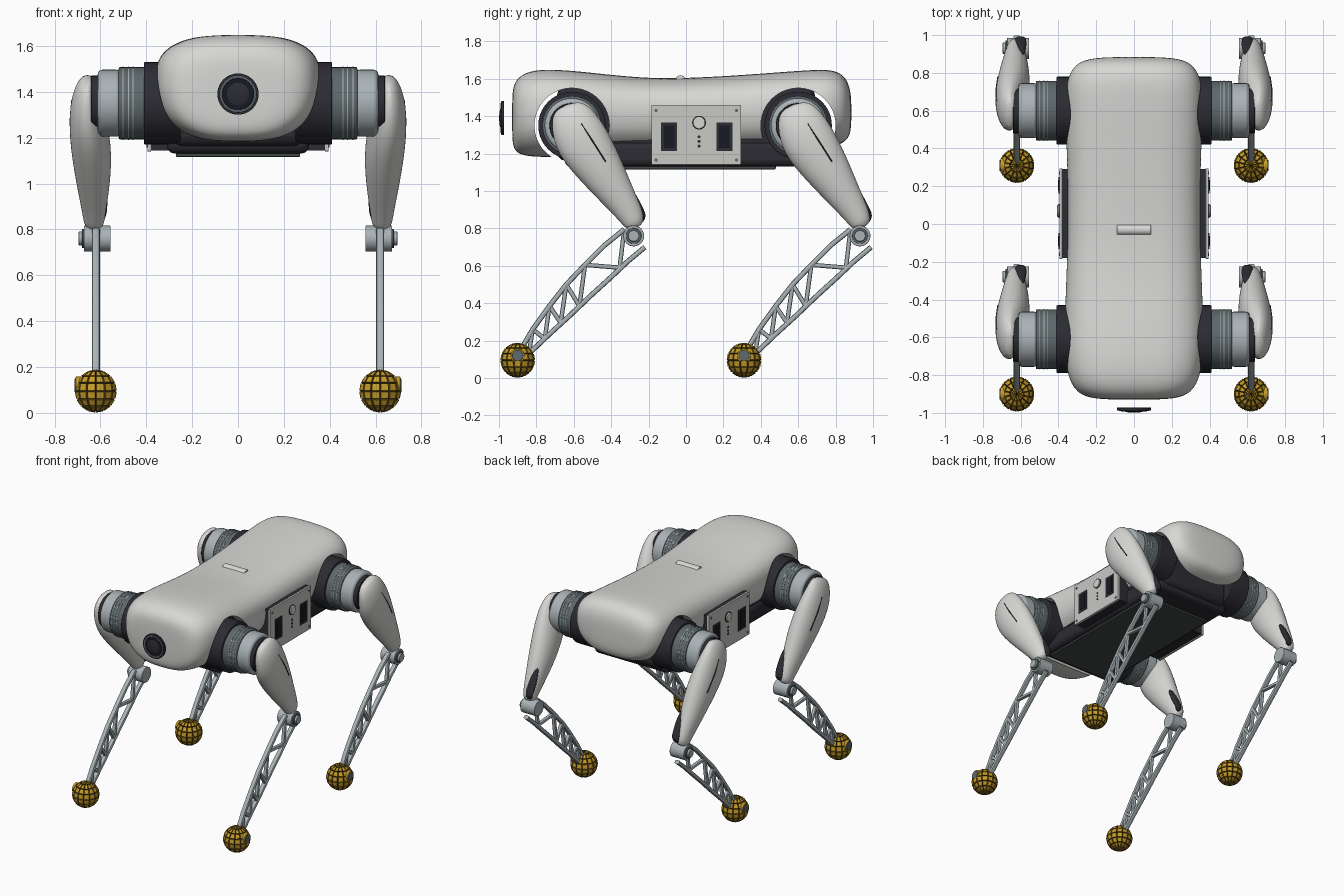
import bpy, bmesh, math
from mathutils import Matrix, Vector

old = bpy.data.objects.get("Cube")
if old:
    bpy.data.objects.remove(old)


def material(name, *rgb):
    mat = bpy.data.materials.new(name)
    mat.use_nodes = True
    mat.diffuse_color = (*rgb, 1)
    mat.node_tree.nodes["Principled BSDF"].inputs["Base Color"].default_value = (*rgb, 1)
    return mat


shell_white = material("shell white", .68, .68, .66)
blue_grey = material("blue grey", .40, .45, .47)
motor_grey = material("motor grey", .11, .14, .145)
charcoal = material("charcoal", .025, .025, .033)
belly_grey = material("belly grey", .05, .065, .06)
panel_grey = material("panel grey", .58, .58, .56)
lens_black = material("lens black", .008, .01, .016)
foot_yellow = material("foot yellow", .58, .34, .02)
groove_brown = material("groove brown", .09, .055, .008)


def finish(name, bm, *mats, angle=35, subsurf=0, bevel=0):
    """Turn a bmesh into a shaded object with optional modifiers."""
    bmesh.ops.recalc_face_normals(bm, faces=bm.faces)
    mesh = bpy.data.meshes.new(name)
    bm.to_mesh(mesh)
    bm.free()
    ob = bpy.data.objects.new(name, mesh)
    bpy.context.collection.objects.link(ob)
    for mat in mats:
        mesh.materials.append(mat)
    bpy.ops.object.select_all(action='DESELECT')
    ob.select_set(True)
    bpy.context.view_layer.objects.active = ob
    bpy.ops.object.shade_smooth_by_angle(angle=math.radians(angle))
    if subsurf:
        mod = ob.modifiers.new("smooth", 'SUBSURF')
        mod.levels = mod.render_levels = subsurf
    if bevel:
        mod = ob.modifiers.new("bevel", 'BEVEL')
        mod.width, mod.segments = bevel, 3
    return ob


def skin(rings):
    """Bridge equal rings of points and cap both ends."""
    bm = bmesh.new()
    loops = [[bm.verts.new(p) for p in ring] for ring in rings]
    n = len(loops[0])
    for a, b in zip(loops, loops[1:]):
        for i in range(n):
            j = (i + 1) % n
            bm.faces.new((a[i], a[j], b[j], b[i]))
    bm.faces.new(loops[0])
    bm.faces.new(loops[-1])
    return bm


def power(value, exponent):
    return math.copysign(abs(value) ** exponent, value)


def cyl(name, start, end, r, mat, bevel=0, sides=40):
    a, b = Vector(start), Vector(end)
    axis = b - a
    turn = axis.to_track_quat('Z', 'Y').to_matrix().to_4x4()
    bm = bmesh.new()
    bmesh.ops.create_cone(bm, cap_ends=True, segments=sides, radius1=r, radius2=r,
                          depth=axis.length, matrix=Matrix.Translation((a + b) / 2) @ turn)
    return finish(name, bm, mat, bevel=bevel)


def box(name, center, size, mat, bevel=0):
    bm = bmesh.new()
    bmesh.ops.create_cube(bm, matrix=Matrix.Translation(center) @ Matrix.Diagonal((*size, 1)))
    return finish(name, bm, mat, bevel=bevel)


def limb(name, sections, mat, side, dy, sides=16, square=1, subsurf=0):
    """Loft ellipses (x, y, z, half depth, half width) along a path in the side plane."""
    points = [Vector(s[:3]) for s in sections]
    rings = []
    for i, (p, s) in enumerate(zip(points, sections)):
        along = points[min(i + 1, len(points) - 1)] - points[max(i - 1, 0)]
        across = Vector((0, -along.z, along.y)).normalized()
        ring = []
        for k in range(sides):
            t = math.tau * (k + .5) / sides
            q = p + across * s[3] * power(math.cos(t), square)
            q.x += s[4] * power(math.sin(t), square)
            ring.append((q.x * side, q.y + dy, q.z))
        rings.append(ring)
    return finish(name, skin(rings), mat, subsurf=subsurf)


HIP_Y, HIP_Z, STEP = -.61, 1.35, 1.21

# Body shell: y, half width, top, bottom
profile = [(-.93, .13, 1.51, 1.28), (-.922, .23, 1.565, 1.23), (-.9, .29, 1.605, 1.2),
           (-.85, .335, 1.638, 1.185), (-.76, .362, 1.652, 1.18), (-.6, .374, 1.645, 1.185),
           (-.25, .358, 1.603, 1.2), (0, .352, 1.603, 1.2), (.3, .354, 1.62, 1.2),
           (.62, .368, 1.645, 1.21), (.76, .36, 1.652, 1.23), (.83, .325, 1.632, 1.25),
           (.87, .27, 1.58, 1.28), (.885, .15, 1.5, 1.34)]
rings = []
for y, half, top, bottom in profile:
    ring = []
    for k in range(32):
        t = math.tau * k / 32
        up = power(math.sin(t), .68)
        taper = 1 - .17 * max(0, -up) ** 1.5
        ring.append((half * power(math.cos(t), .68) * taper, y,
                     (top + bottom) / 2 + up * (top - bottom) / 2))
    rings.append(ring)
shell = finish("body_shell", skin(rings), shell_white, subsurf=2)

# Round hip openings through the shell
for y in (HIP_Y, HIP_Y + STEP):
    cutter = cyl("hip_cutter", (-1, y, HIP_Z), (1, y, HIP_Z), .2, shell_white, sides=64)
    cutter.hide_render = True
    mod = shell.modifiers.new("opening", 'BOOLEAN')
    mod.operation, mod.solver, mod.object = 'DIFFERENCE', 'EXACT', cutter
    bpy.context.view_layer.objects.active = shell
    for m in list(shell.modifiers):
        bpy.ops.object.modifier_apply(modifier=m.name)
    bpy.data.objects.remove(cutter)
bpy.ops.object.select_all(action='DESELECT')
shell.select_set(True)
bpy.ops.object.shade_smooth_by_angle(angle=math.radians(35))

# Inner chassis and belly
box("inner_core", (0, 0, 1.36), (.58, 1.38, .4), charcoal, .05)
box("lower_chassis", (0, 0, 1.195), (.62, 1.3, .13), charcoal, .035)
box("belly_plate", (0, -.06, 1.126), (.54, 1.08, .02), belly_grey, .004)
cyl("top_handle", (-.09, -.03, 1.588), (.09, -.03, 1.588), .03, shell_white, .005)

# Front camera
for name, y0, y1, r, mat in (("camera_rim", -.972, -.988, .09, charcoal),
                             ("camera_ring", -.98, -.991, .08, motor_grey),
                             ("camera_face", -.98, -.993, .07, lens_black)):
    cyl(name, (0, y0, 1.39), (0, y1, 1.39), r, mat, .002)
bm = bmesh.new()
bmesh.ops.create_uvsphere(bm, u_segments=32, v_segments=16, radius=.055,
                          matrix=Matrix.Translation((0, -.988, 1.39)) @ Matrix.Diagonal((1, .2, 1, 1)))
finish("camera_lens", bm, charcoal)


def side_panel(side):
    box("panel_backing", (.335 * side, .055, 1.3), (.09, .47, .31), charcoal)
    box("side_panel", (.387 * side, .055, 1.3), (.016, .48, .32), panel_grey, .003)
    for y in (-.09, .205):
        box("port_frame", (.396 * side, y, 1.29), (.006, .085, .155), charcoal)
        box("port_cover", (.4 * side, y, 1.29), (.004, .055, .12), lens_black)
    cyl("button_rim", (.39 * side, .07, 1.365), (.399 * side, .07, 1.365), .037, charcoal)
    cyl("power_button", (.39 * side, .07, 1.365), (.407 * side, .07, 1.365), .032, shell_white, .004)
    for z in (1.24, 1.265, 1.29):
        cyl("indicator", (.39 * side, .07, z), (.398 * side, .07, z), .008, charcoal, sides=12)
    for y in (-.16, .27):
        for z in (1.165, 1.43):
            cyl("panel_screw", (.39 * side, y, z), (.398 * side, y, z), .009, motor_grey, sides=12)


def leg(side, dy):
    hip_y = HIP_Y + dy

    def disc(name, x0, x1, r, mat, y=hip_y, z=HIP_Z, bevel=.003):
        cyl(name, (x0 * side, y, z), (x1 * side, y, z), r, mat, bevel)

    # Hip motor stack
    disc("hip_flange", .25, .41, .18, charcoal, bevel=.006)
    disc("hip_motor", .4, .52, .158, motor_grey, bevel=.006)
    for x in (.455, .475, .5):
        disc("motor_band", x, x + .004, .16, blue_grey, bevel=0)
    disc("hip_cover", .51, .612, .146, blue_grey, bevel=.02)
    disc("hip_seal", .605, .64, .12, charcoal)

    # Thigh, back pad and outer seam
    limb("thigh", [(.655, -.637, 1.465, .075, .03), (.664, -.61, 1.39, .125, .062),
                   (.655, -.56, 1.27, .152, .085), (.637, -.465, 1.13, .13, .092),
                   (.63, -.36, .97, .092, .07), (.628, -.29, .865, .068, .05),
                   (.627, -.265, .80, .05, .042)], shell_white, side, dy, subsurf=2)
    limb("thigh_pad", [(.6, -.325, 1.05, .01, .012), (.6, -.285, .98, .018, .03),
                       (.6, -.245, .9, .018, .032), (.6, -.222, .865, .014, .028),
                       (.605, -.24, .83, .008, .02)], charcoal, side, dy, subsurf=1)
    limb("thigh_seam", [(.72, -.56, 1.36, .004, .008), (.727, -.505, 1.275, .004, .008),
                        (.716, -.43, 1.157, .004, .008)], charcoal, side, dy, sides=8)

    # Knee joint
    knee = dict(y=-.28 + dy, z=.76)
    disc("knee_joint", .555, .672, .056, blue_grey, **knee)
    disc("knee_ring", .67, .68, .042, motor_grey, **knee)
    disc("knee_cap", .675, .695, .03, blue_grey, **knee)

    # Truss shin: two curved rails and zigzag braces
    front = [(-.33, .795), (-.435, .71), (-.54, .605), (-.64, .5), (-.73, .385), (-.82, .26), (-.89, .14)]
    back = [(-.22, .70), (-.31, .625), (-.40, .54), (-.51, .44), (-.62, .335), (-.73, .235), (-.84, .13)]
    for name, path in (("shin_front_rail", front), ("shin_back_rail", back)):
        limb(name, [(.62, y, z, .014, .018) for y, z in path], blue_grey, side, dy,
             sides=12, square=.7)
    zigzag = [front[0], (-.355, .59), front[2], (-.57, .385), front[3], (-.67, .295),
              front[4], (-.755, .21), front[5], back[-1]]
    for a, b in zip(zigzag, zigzag[1:]):
        limb("shin_brace", [(.62, *p, .012, .014) for p in (a, b)], blue_grey, side, dy,
             sides=12, square=.7)

    # Tiled ball foot
    foot_y = -.9 + dy
    bm = bmesh.new()
    bmesh.ops.create_uvsphere(bm, u_segments=14, v_segments=8, radius=.086,
                              matrix=Matrix.Translation((.62 * side, foot_y, .095)))
    rims = bmesh.ops.inset_individual(bm, faces=bm.faces[:], thickness=.003, depth=.008)
    for face in rims["faces"]:
        face.material_index = 1
    finish("foot_ball", bm, foot_yellow, groove_brown, angle=15)
    disc("foot_boss", .68, .708, .038, foot_yellow, foot_y, .12)
    disc("foot_bolt", .7, .712, .03, motor_grey, foot_y, .12)


for side in (1, -1):
    side_panel(side)
    for dy in (0, STEP):
        leg(side, dy)
